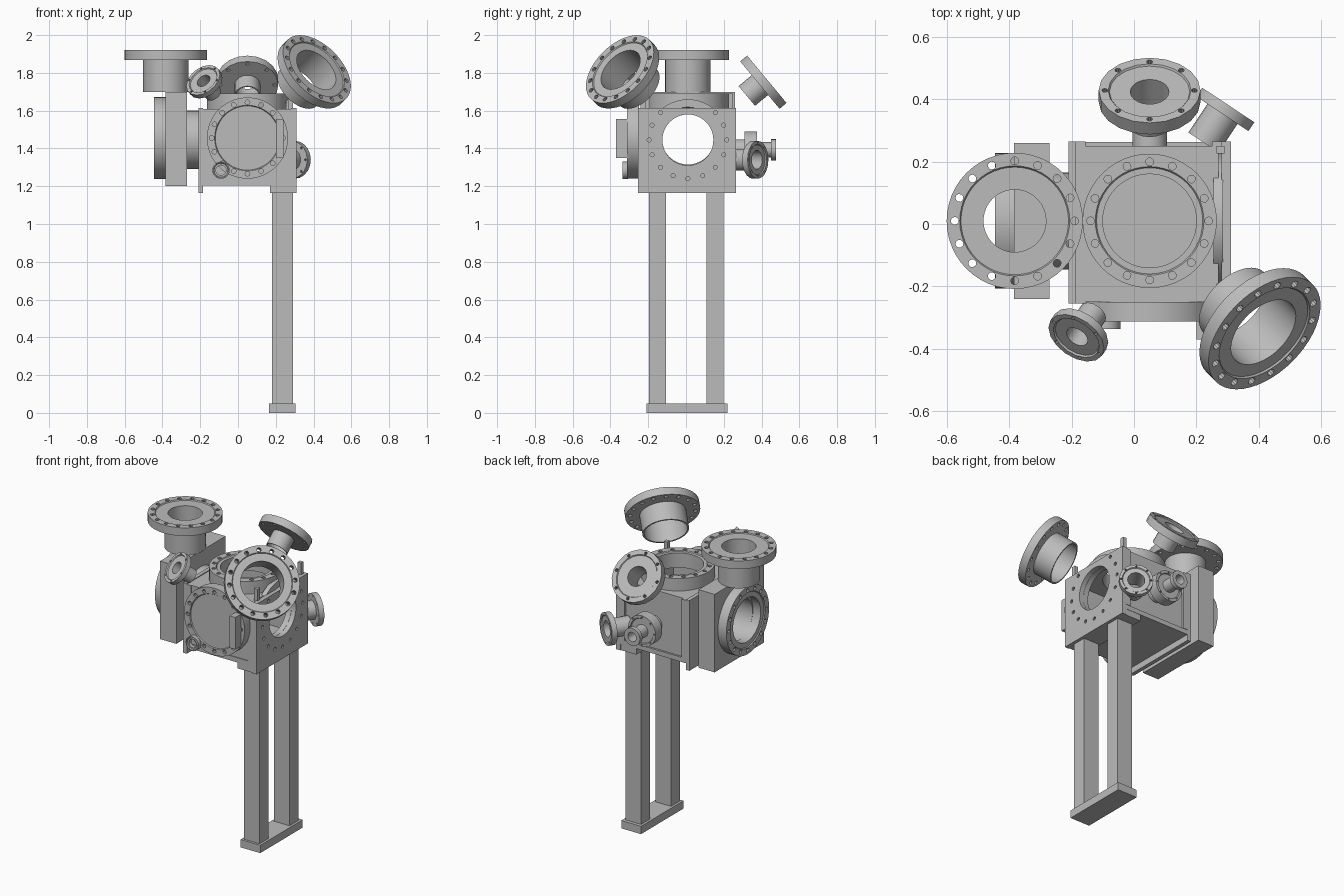
import bpy, bmesh, math
from mathutils import Vector, Matrix

if "Cube" in bpy.data.objects:
    bpy.data.objects.remove(bpy.data.objects["Cube"])

steel = bpy.data.materials.new("steel grey")
steel.use_nodes = True
GREY = (0.5, 0.5, 0.5, 1)
steel.diffuse_color = GREY
steel.node_tree.nodes["Principled BSDF"].inputs["Base Color"].default_value = GREY

X, Y, Z = Vector((1, 0, 0)), Vector((0, 1, 0)), Vector((0, 0, 1))


def finish(name, bm):
    bmesh.ops.recalc_face_normals(bm, faces=bm.faces)
    mesh = bpy.data.meshes.new(name)
    bm.to_mesh(mesh)
    bm.free()
    mesh.materials.append(steel)
    obj = bpy.data.objects.new(name, mesh)
    bpy.context.collection.objects.link(obj)
    return obj


def add_box(bm, lo, hi):
    lo, hi = Vector(lo), Vector(hi)
    size = Matrix.Diagonal((*(hi - lo), 1))
    bmesh.ops.create_cube(bm, size=1, matrix=Matrix.Translation((lo + hi) / 2) @ size)


def box(name, lo, hi):
    bm = bmesh.new()
    add_box(bm, lo, hi)
    return finish(name, bm)


def frame(origin, axis):
    turn = Vector(axis).to_track_quat("Z", "Y").to_matrix().to_4x4()
    return Matrix.Translation(origin) @ turn


def add_cylinder(bm, matrix, radius, length, sides):
    bmesh.ops.create_cone(bm, cap_ends=True, segments=sides, radius1=radius,
                          radius2=radius, depth=length, matrix=matrix)


def cut(obj, bm):
    """Subtract the solids in bm and bake the result."""
    cutter = finish("cutter", bm)
    cutter.hide_render = True
    mod = obj.modifiers.new("cut", "BOOLEAN")
    mod.operation, mod.solver, mod.object = "DIFFERENCE", "EXACT", cutter
    graph = bpy.context.evaluated_depsgraph_get()
    baked = bpy.data.meshes.new_from_object(obj.evaluated_get(graph))
    obj.modifiers.clear()
    obj.data = baked
    bpy.data.objects.remove(cutter)


def bore(obj, origin, axis, radius, length):
    bm = bmesh.new()
    add_cylinder(bm, frame(origin, axis), radius, length, 48)
    cut(obj, bm)


def lathe(name, matrix, profile, sides):
    """Revolve a closed (radius, height) outline around the local z axis."""
    bm = bmesh.new()
    rings = []
    for i in range(sides):
        a = math.tau * i / sides
        rings.append([bm.verts.new(matrix @ Vector((r * math.cos(a), r * math.sin(a), h)))
                      for r, h in profile])
    n = len(profile)
    for i in range(sides):
        a, b = rings[i], rings[(i + 1) % sides]
        for j in range(n):
            k = (j + 1) % n
            bm.faces.new((a[j], b[j], b[k], a[k]))
    bmesh.ops.remove_doubles(bm, verts=bm.verts, dist=1e-5)
    return finish(name, bm)


def flange(name, face, axis, radius, thick, hole, tube=0, length=0, bolts=16, sides=48):
    """Bolted flange with its outer face at `face`, and a tube behind it."""
    m = frame(face, axis)
    seat = radius * 0.79
    outline = [(radius, -thick), (radius, 0), (seat + 0.004, 0), (seat, -0.006), (hole, -0.006)]
    if tube:
        outline += [(hole, -thick - length), (tube, -thick - length), (tube, -thick)]
    else:
        outline += [(hole, -thick)]
    obj = lathe(name, m, outline, sides)
    if bolts:
        bm = bmesh.new()
        for i in range(bolts):
            turn = Matrix.Rotation(math.tau * i / bolts, 4, "Z")
            spot = Matrix.Translation((radius * 0.88, 0, -thick / 2))
            add_cylinder(bm, m @ turn @ spot, radius * 0.058, thick * 1.2, 10)
        cut(obj, bm)
    return obj


def pipe(name, start, axis, length, outer, inner, sides=40):
    lathe(name, frame(start, axis),
          [(inner, 0), (outer, 0), (outer, length), (inner, length)], sides)


# Stand: foot plate, two legs and the bracket under the chamber
box("foot_plate", (0.165, -0.21, 0), (0.305, 0.22, 0.05))
for side, y in (("front", -0.195), ("back", 0.108)):
    box(side + "_leg", (0.18, y, 0.05), (0.29, y + 0.09, 1.17))
box("leg_bracket", (0.17, -0.25, 1.165), (0.28, 0.26, 1.21))

# Hollow chamber with openings on top and on both ends
mid_y, mid_z = 0.01, 1.445
chamber = box("chamber", (-0.19, -0.25, 1.21), (0.27, 0.25, 1.61))
bm = bmesh.new()
add_box(bm, (-0.165, -0.225, 1.235), (0.245, 0.225, 1.59))
cut(chamber, bm)
bore(chamber, (0.05, mid_y, 1.6), Z, 0.15, 0.1)
bore(chamber, (0.05, mid_y, mid_z), X, 0.135, 0.8)
box("floor_plate", (-0.21, -0.255, 1.205), (0.30, 0.262, 1.235))

# End plates and corner posts
for name, x0, x1 in (("valve_end_plate", -0.21, -0.185), ("open_end_plate", 0.28, 0.31)):
    plate = box(name, (x0, -0.255, 1.165), (x1, 0.265, 1.615))
    bore(plate, ((x0 + x1) / 2, mid_y, mid_z), X, 0.135, 0.2)
    bm = bmesh.new()
    for i in range(16):
        a = math.tau * i / 16
        spot = (x1, mid_y + 0.205 * math.cos(a), mid_z + 0.205 * math.sin(a))
        add_cylinder(bm, frame(spot, X), 0.011, 0.03, 10)
    cut(plate, bm)
flange("open_end_ring", (0.285, mid_y, mid_z), X, 0.215, 0.03, 0.135, bolts=0)
for side, y in (("front", -0.255), ("back", 0.235)):
    box(side + "_valve_end_post", (-0.21, y, 1.235), (-0.155, y + 0.03, 1.61))
    box(side + "_open_end_post", (0.25, y, 1.235), (0.285, y + 0.03, 1.61))
for side, y in (("front", -0.215), ("back", 0.225)):
    box(side + "_upright_tab", (0.265, y, 1.6), (0.29, y + 0.025, 1.69))

# Large flanges on the chamber: open top, blank front with handle
flange("top_flange", (0.05, mid_y, 1.69), Z, 0.215, 0.08, 0.15)
flange("front_blank_flange", (0.05, -0.312, 1.455), -Y, 0.215, 0.062, 0)
box("front_handle", (0.20, -0.37, 1.35), (0.24, -0.305, 1.555))
flange("front_small_port", (-0.09, -0.337, 1.285), -Y, 0.046, 0.03, 0.027, bolts=6, sides=20)

# Gate valve on the end, with its tube, side flange and top port
pipe("valve_tube", (-0.275, mid_y, mid_z), X, 0.08, 0.155, 0.135)
valve = box("valve_body", (-0.385, -0.24, 1.20), (-0.27, 0.26, 1.70))
bore(valve, (-0.33, mid_y, mid_z), X, 0.135, 0.3)
flange("valve_side_flange", (-0.445, mid_y, 1.455), -X, 0.217, 0.06, 0.14)
flange("valve_top_flange", (-0.382, mid_y, 1.92), Z, 0.218, 0.052, 0.10, 0.12, 0.17)

# Angled ports around the chamber
flange("large_angled_port", (0.418, -0.35, 1.82), (1, -1, 1),
       0.22, 0.05, 0.127, 0.137, 0.12)
flange("back_angled_port", (0.05, 0.428, 1.766), (0, 0.77, 0.64),
       0.163, 0.048, 0.062, 0.068, 0.09, bolts=8, sides=20)
flange("small_angled_port", (-0.185, -0.365, 1.762), (-0.45, -0.65, 0.6),
       0.1, 0.03, 0.038, 0.046, 0.09, bolts=6, sides=16)
flange("back_corner_port", (0.302, 0.381, 1.34), (0.55, 0.83, 0),
       0.1, 0.034, 0.05, 0.058, 0.11, bolts=8, sides=20)

# Straight back port: paired flanges, then a thin tube with an end collar
flange("back_port_inner_flange", (0.05, 0.343, 1.393), Y,
       0.098, 0.033, 0.038, 0.055, 0.065, bolts=8, sides=24)
flange("back_port_outer_flange", (0.05, 0.376, 1.393), Y, 0.098, 0.033, 0.03, bolts=8, sides=24)
pipe("back_port_tube", (0.05, 0.36, 1.393), Y, 0.1, 0.04, 0.03, 24)
pipe("back_port_collar", (0.05, 0.45, 1.393), Y, 0.026, 0.056, 0.03, 24)

# Crisp shading on flat edges, smooth around the turned parts
for obj in bpy.context.collection.objects:
    if obj.type == "MESH" and obj.data.materials and obj.data.materials[0] == steel:
        bpy.ops.object.select_all(action="DESELECT")
        obj.select_set(True)
        bpy.context.view_layer.objects.active = obj
        bpy.ops.object.shade_smooth_by_angle(angle=math.radians(25))
